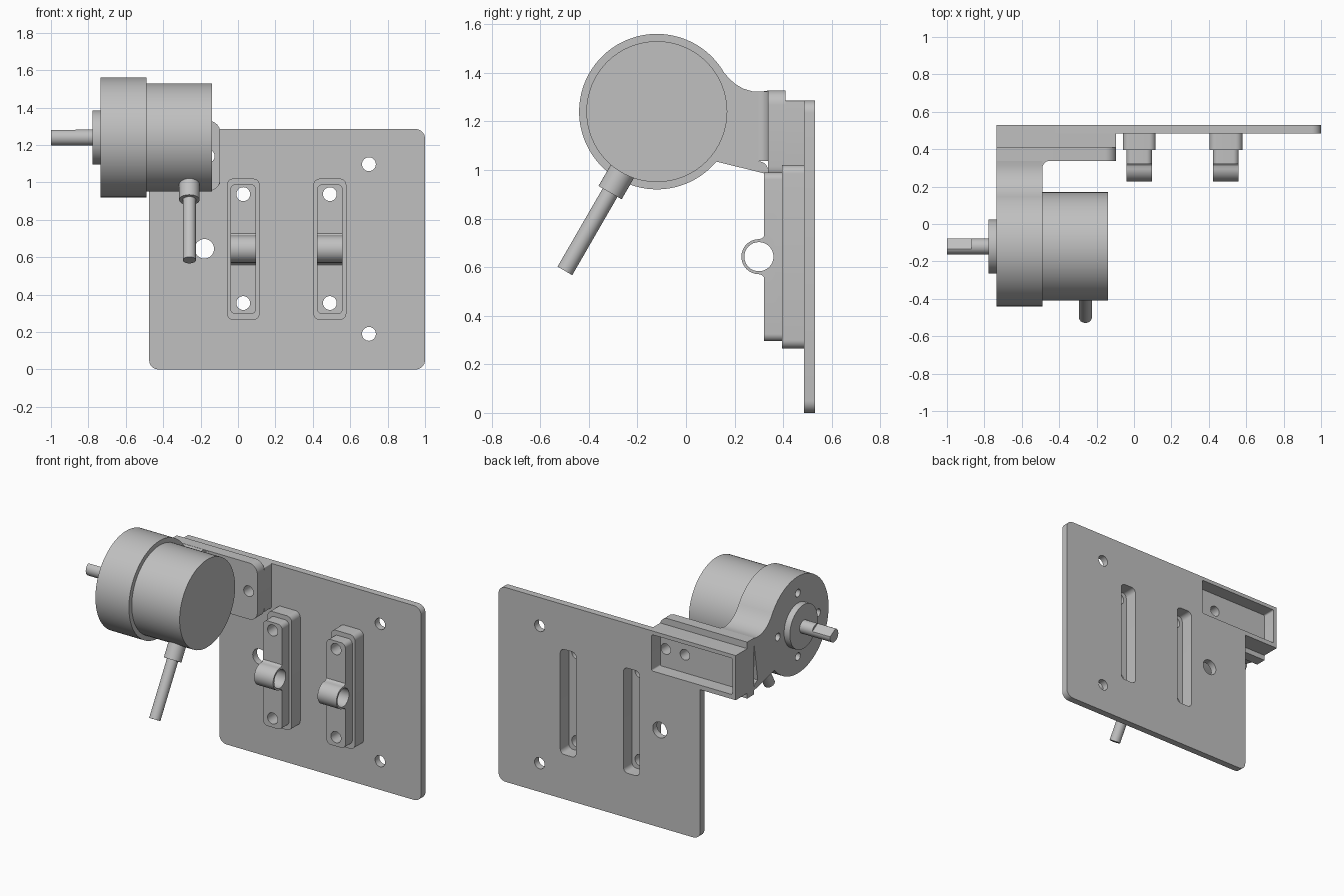
import bpy, bmesh
from math import sin, cos, radians, pi
from mathutils import Vector

if "Cube" in bpy.data.objects:
    bpy.data.objects.remove(bpy.data.objects["Cube"])

GREY = (0.527, 0.527, 0.527, 1)
mat = bpy.data.materials.new("plain grey")
mat.use_nodes = True
mat.diffuse_color = GREY
mat.node_tree.nodes["Principled BSDF"].inputs["Base Color"].default_value = GREY

PLACE = {"x": lambda u, v, d: (d, u, v),
         "y": lambda u, v, d: (u, d, v),
         "z": lambda u, v, d: (u, v, d)}


def arc(cu, cv, r, start, end, n=8):
    """Points on an arc, angles in degrees."""
    step = (end - start) / n
    return [(cu + r * cos(radians(start + step * i)),
             cv + r * sin(radians(start + step * i))) for i in range(n + 1)]


def circle(cu, cv, r, n=64):
    return arc(cu, cv, r, 0, 360, n)[:-1]


def rounded(u0, u1, v0, v1, r, left=True):
    """Rectangle with rounded corners, optionally square on its left."""
    pts = arc(u1 - r, v0 + r, r, -90, 0) + arc(u1 - r, v1 - r, r, 0, 90)
    if left:
        return pts + arc(u0 + r, v1 - r, r, 90, 180) + arc(u0 + r, v0 + r, r, 180, 270)
    return pts + [(u0, v1), (u0, v0)]


def prism(name, pts, axis, a, b):
    """Extrude a profile along an axis from a to b."""
    bm = bmesh.new()
    face = bm.faces.new([bm.verts.new(PLACE[axis](u, v, a)) for u, v in pts])
    new = bmesh.ops.extrude_face_region(bm, geom=[face])["geom"]
    bmesh.ops.translate(bm, verts=[e for e in new if isinstance(e, bmesh.types.BMVert)],
                        vec=PLACE[axis](0, 0, b - a))
    bmesh.ops.recalc_face_normals(bm, faces=bm.faces)
    mesh = bpy.data.meshes.new(name)
    bm.to_mesh(mesh)
    bm.free()
    mesh.materials.append(mat)
    ob = bpy.data.objects.new(name, mesh)
    bpy.context.collection.objects.link(ob)
    return ob


def select(ob):
    bpy.ops.object.select_all(action="DESELECT")
    ob.select_set(True)
    bpy.context.view_layer.objects.active = ob


def cut(ob, *shapes):
    """Subtract extruded profiles, each given as (points, axis, a, b)."""
    for shape in shapes:
        cutter = prism("cutter", *shape)
        cutter.hide_render = True
        select(ob)
        mod = ob.modifiers.new("cut", "BOOLEAN")
        mod.operation, mod.solver, mod.object = "DIFFERENCE", "EXACT", cutter
        bpy.ops.object.modifier_apply(modifier=mod.name)
        bpy.data.objects.remove(cutter)


def hole(u, v, r, axis, a, b):
    return (circle(u, v, r, 32), axis, a, b)


# Shared dimensions
BACK, FRONT = 0.53, 0.485
MY, MZ = -0.12, 1.24
MOUNTS = {"right": 0.028, "left": 0.491}
bracket_pocket = (rounded(-0.71, -0.12, 1.02, 1.26, 0.01), "y", 0.44, 0.6)
slots = {k: (rounded(x - 0.058, x + 0.058, 0.295, 0.99, 0.03), "y", 0.44, 0.6)
         for k, x in MOUNTS.items()}

# Back plate with its holes and slots
plate = prism("back_plate", rounded(-0.475, 1, 0, 1.285, 0.05), "y", FRONT, BACK)
cut(plate, hole(-0.18, 0.645, 0.052, "y", 0.4, 0.6),
    hole(0.7, 1.097, 0.037, "y", 0.4, 0.6), hole(0.7, 0.19, 0.037, "y", 0.4, 0.6),
    bracket_pocket, *slots.values())

# Two stepped mounts, each with a tube across its front
for side, x in MOUNTS.items():
    screws = [hole(x, z, 0.037, "y", 0.2, 0.6) for z in (0.355, 0.937)]
    base = prism(side + "_mount_base",
                 rounded(x - 0.088, x + 0.088, 0.265, 1.02, 0.035), "y", 0.395, FRONT)
    cut(base, slots[side], *screws)
    step = prism(side + "_mount_step",
                 rounded(x - 0.069, x + 0.069, 0.295, 0.99, 0.03), "y", 0.322, 0.395)
    cut(step, *screws, hole(0.3, 0.643, 0.06, "x", x - 0.2, x + 0.2))
    tube_profile = ([(0.335, 0.728), (0.322, 0.728), (0.312, 0.718)]
                    + arc(0.3, 0.643, 0.072, 90, 270, 32)
                    + [(0.312, 0.568), (0.322, 0.558), (0.335, 0.558)])
    tube = prism(side + "_mount_tube", tube_profile, "x", x - 0.069, x + 0.069)
    cut(tube, hole(0.3, 0.643, 0.06, "x", x - 0.2, x + 0.2))

# Hollow bracket box and its flange
flange_holes = [hole(x, 1.14, 0.035, "y", 0.2, 0.6) for x in (-0.16, -0.3)]
box = prism("bracket_box", rounded(-0.735, -0.095, 0.99, 1.285, 0.005, False),
            "y", 0.41, BACK)
cut(box, bracket_pocket, *flange_holes)
flange = prism("bracket_flange", rounded(-0.735, -0.095, 0.955, 1.328, 0.06, False),
               "y", 0.338, 0.41)
cut(flange, *flange_holes)

# Motor clamp: a thick disc flowing into a neck
neck = [(0.345, 0.98)] + arc(0.3, 0.997, 0.038, 0, 90)
crest = [(0.345, 1.328), (0.31, 1.322), (0.275, 1.323), (0.235, 1.335),
         (0.205, 1.352), (0.18, 1.374)]
clamp = prism("motor_clamp", arc(MY, MZ, 0.32, 30, 320, 80) + neck + crest,
              "x", -0.735, -0.49)
cut(clamp, *[hole(MY + 0.21 * cos(k * pi / 2), MZ + 0.21 * sin(k * pi / 2), 0.025,
                  "x", -0.8, -0.65) for k in range(4)])
prism("clamp_fillet", [(-0.5, 0.345), (-0.5, 0.298)] + arc(-0.45, 0.298, 0.04, 180, 90)
      + [(-0.45, 0.345)], "z", 1.036, 1.322)

# Motor body, front boss and shaft with a flat
prism("motor_body", circle(MY, MZ, 0.29), "x", -0.5, -0.14)
prism("motor_boss", circle(MY, MZ, 0.145), "x", -0.777, -0.73)
shaft = prism("motor_shaft", circle(MY, MZ, 0.043, 32), "x", -1, -0.77)
out = Vector((sin(pi / 6), cos(pi / 6)))
side_dir = Vector((out.y, -out.x))
centre = Vector((MY, MZ))
flat = [tuple(centre + out * d + side_dir * s)
        for d, s in ((0.028, -0.1), (0.028, 0.1), (0.1, 0.1), (0.1, -0.1))]
cut(shaft, (flat, "x", -1.1, -0.87))


# Cable leaving the motor at an angle
def rod(name, r, near, far):
    ob = prism(name, circle(0, 0, r, 32), "z", -far, -near)
    ob.location = (-0.26, MY, MZ)
    ob.rotation_euler.x = -pi / 6
    return ob


rod("cable_sleeve", 0.055, 0.25, 0.385)
rod("cable", 0.035, 0.3, 0.757)

# Smooth the curved sides and keep edges crisp
for ob in [o for o in bpy.context.collection.objects if o.type == "MESH"
           and mat.name in o.data.materials]:
    select(ob)
    bpy.ops.object.shade_smooth_by_angle(angle=radians(30))
